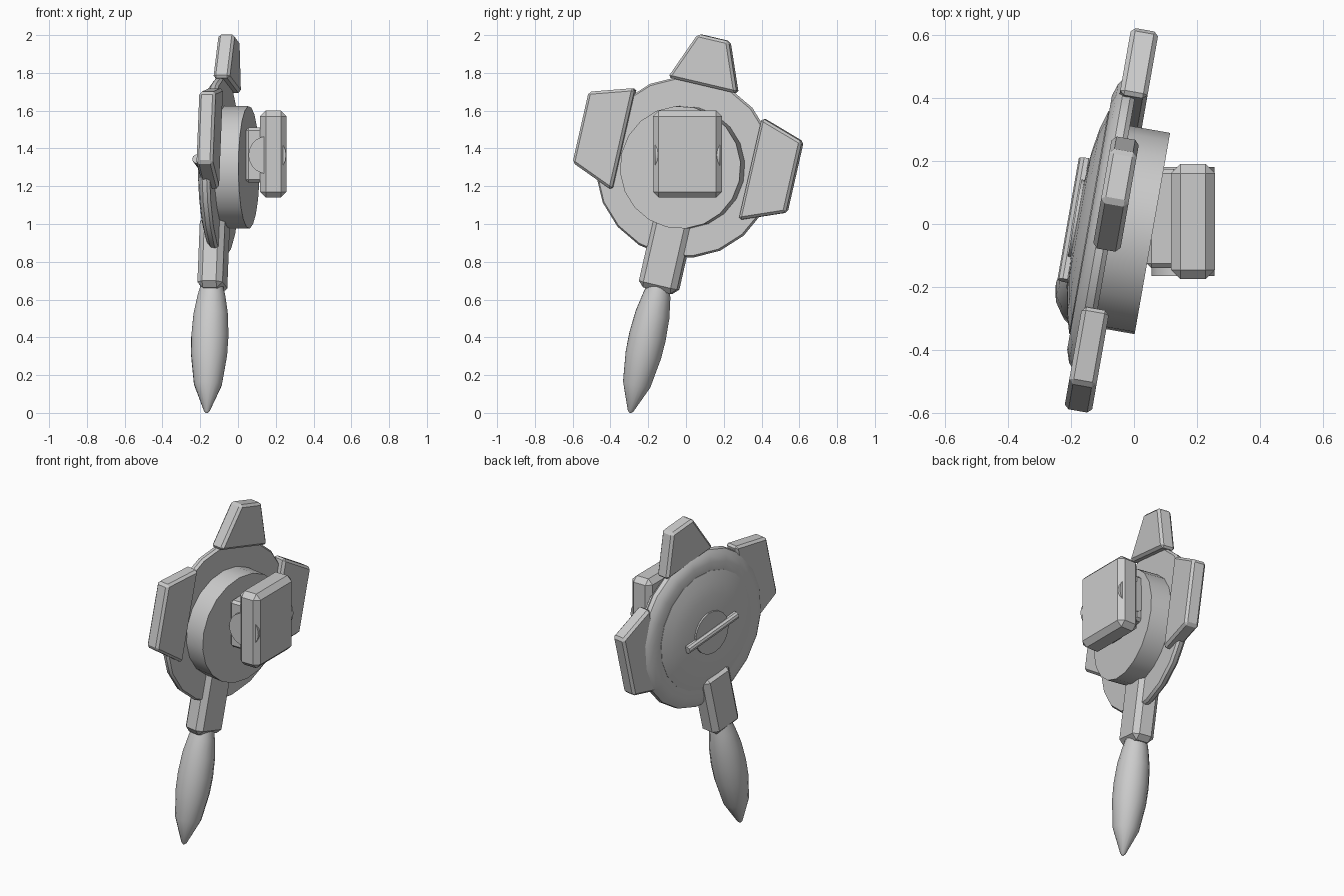
import bpy, bmesh, math
from mathutils import Matrix, Vector

cube = bpy.data.objects.get("Cube")
if cube:
    bpy.data.objects.remove(cube)

grey = bpy.data.materials.new("light_grey")
grey.use_nodes = True
COLOUR = (0.6, 0.6, 0.6, 1)
grey.diffuse_color = COLOUR
grey.node_tree.nodes["Principled BSDF"].inputs["Base Color"].default_value = COLOUR

# Tilted frame of the wheel: local x is its axle, local z points away from the spike
FRAME = (Matrix.Translation((0, -0.02, 1.30))
         @ Matrix.Rotation(math.radians(-10), 4, 'Z')
         @ Matrix.Rotation(math.radians(-13), 4, 'X'))


def finish(name, bm, frame, bevel=0, segments=1, smooth=True):
    bmesh.ops.recalc_face_normals(bm, faces=bm.faces)
    mesh = bpy.data.meshes.new(name)
    bm.to_mesh(mesh)
    bm.free()
    mesh.materials.append(grey)
    ob = bpy.data.objects.new(name, mesh)
    bpy.context.collection.objects.link(ob)
    ob.matrix_world = frame
    if bevel:
        mod = ob.modifiers.new("Bevel", 'BEVEL')
        mod.width, mod.segments = bevel, segments
    if smooth:
        bpy.ops.object.select_all(action='DESELECT')
        ob.select_set(True)
        bpy.context.view_layer.objects.active = ob
        bpy.ops.object.shade_smooth_by_angle(angle=math.radians(30))
    return ob


def lathe(name, profile, axis, frame, sides=20):
    """Turn (radius, distance) pairs around a local axis, capping both ends."""
    bm = bmesh.new()
    turn = Vector((0, 0, 1)).rotation_difference(Vector(axis)).to_matrix()
    rings = []
    for r, d in profile:
        angles = [2 * math.pi * i / sides for i in range(sides)]
        rings.append([bm.verts.new(turn @ Vector((r * math.cos(a), r * math.sin(a), d)))
                      for a in angles])
    for lo, hi in zip(rings, rings[1:]):
        for i in range(sides):
            j = (i + 1) % sides
            bm.faces.new((lo[i], lo[j], hi[j], hi[i]))
    bm.faces.new(rings[0])
    bm.faces.new(rings[-1])
    return finish(name, bm, frame)


def slab(name, outline, x0, x1, frame, bevel, segments=1):
    """Extrude a (y, z) outline between two x positions."""
    bm = bmesh.new()
    face = bm.faces.new([bm.verts.new((x0, y, z)) for y, z in outline])
    ext = bmesh.ops.extrude_face_region(bm, geom=[face])
    verts = [v for v in ext["geom"] if isinstance(v, bmesh.types.BMVert)]
    bmesh.ops.translate(bm, verts=verts, vec=(x1 - x0, 0, 0))
    return finish(name, bm, frame, bevel, segments, smooth=False)


def rect(y0, y1, z0, z1):
    return [(y0, z0), (y1, z0), (y1, z1), (y0, z1)]


# Wheel with rounded rim and shallow dome on its outer side
lathe("wheel_disc", [(0.47, -0.07), (0.48, -0.085), (0.475, -0.11), (0.45, -0.13),
                     (0.41, -0.143), (0.36, -0.143)], (1, 0, 0), FRAME)
lathe("wheel_dome", [(0.36, -0.10), (0.36, -0.145), (0.30, -0.163), (0.22, -0.176),
                     (0.12, -0.183)], (1, 0, 0), FRAME)
lathe("inner_drum", [(0.325, -0.1), (0.325, 0.059)], (1, 0, 0), FRAME)

# Knob with cross bar at the dome centre
lathe("centre_knob", [(0.13, -0.15), (0.13, -0.192)], (1, 0, 0), FRAME)
lathe("knob_bar", [(0.024, -0.2), (0.024, 0.2)], (0, 1, 0),
      FRAME @ Matrix.Translation((-0.188, 0, 0)), 10)

# Three tapered fins around the rim
slab("top_fin", [(-0.19, 0.445), (0.19, 0.445), (0.085, 0.705), (-0.085, 0.705)],
     -0.12, -0.032, FRAME, 0.014)
for name, s in (("left_fin", 1), ("right_fin", -1)):
    slab(name, [(s * 0.35, -0.205), (s * 0.588, -0.11), (s * 0.588, 0.275), (s * 0.35, 0.35)],
         -0.12, -0.032, FRAME, 0.014)

# Lower arm and spike
slab("lower_arm", rect(-0.105, 0.105, -0.67, -0.28), -0.18, -0.045, FRAME, 0.03)
lathe("spike", [(0.06, 0.64), (0.075, 0.70), (0.093, 0.80), (0.1, 0.92), (0.097, 1.02),
                (0.075, 1.18), (0.015, 1.325), (0.004, 1.335)], (0, 0, -1),
      FRAME @ Matrix.Translation((-0.115, 0, 0)), 16)

# Upright mounting plate, bracket and hinge pin
LEVEL = Matrix.Identity(4)
slab("mount_plate", rect(-0.175, 0.19, 1.14, 1.6), 0.117, 0.257, LEVEL, 0.03)
slab("mount_bracket", rect(-0.14, 0.175, 1.22, 1.51), 0.04, 0.14, LEVEL, 0.015)
lathe("hinge_pin", [(0.1, -0.165), (0.1, 0.18)], (0, 1, 0),
      Matrix.Translation((0.155, 0, 1.365)))
